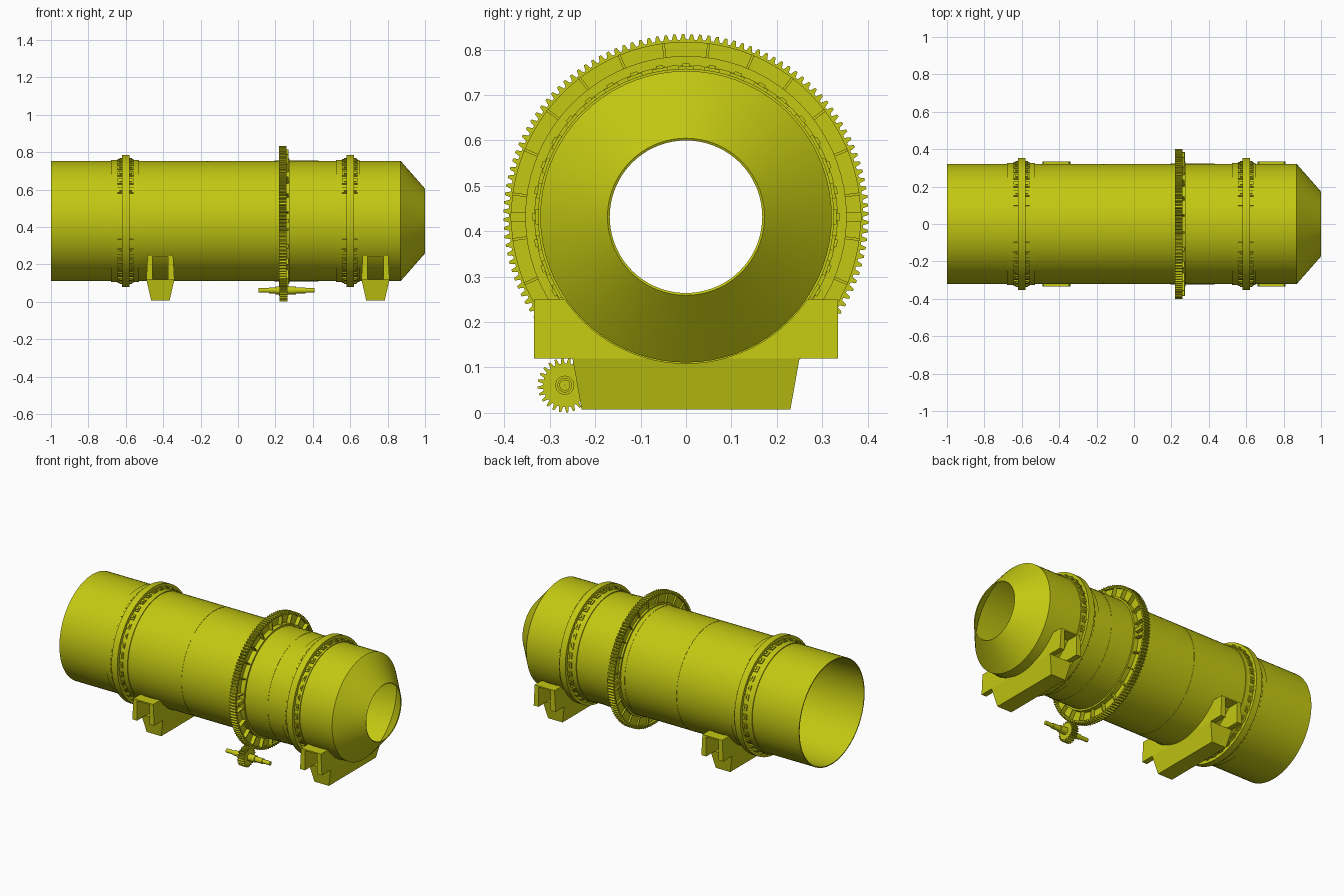
import bpy, bmesh, math
from mathutils import Matrix, Vector

if "Cube" in bpy.data.objects:
    bpy.data.objects.remove(bpy.data.objects["Cube"])

CZ = 0.432                      # height of the drum axis
TAU = 2 * math.pi
paint = bpy.data.materials.new("yellow_paint")
paint.diffuse_color = (0.55, 0.58, 0.006, 1)
paint.use_nodes = True
paint.node_tree.nodes["Principled BSDF"].inputs["Base Color"].default_value = paint.diffuse_color


def finish(name, bm, smooth=True):
    bmesh.ops.recalc_face_normals(bm, faces=bm.faces)
    me = bpy.data.meshes.new(name)
    bm.to_mesh(me)
    bm.free()
    ob = bpy.data.objects.new(name, me)
    bpy.context.collection.objects.link(ob)
    me.materials.append(paint)
    if smooth:
        bpy.ops.object.select_all(action='DESELECT')
        ob.select_set(True)
        bpy.context.view_layer.objects.active = ob
        bpy.ops.object.shade_smooth_by_angle(angle=math.radians(30))
    return ob


def revolve(name, profile, n=72, y0=0.0, z0=CZ, teeth=0, root=0.0, tip=0.0):
    """Turn a closed (x, r) profile about x. Radius None follows the gear teeth."""
    bm = bmesh.new()
    if teeth:
        angles = [((i + f) / teeth * TAU, r) for i in range(teeth)
                  for f, r in ((0.0, root), (0.32, root), (0.52, tip), (0.80, tip))]
    else:
        angles = [(i / n * TAU, 0) for i in range(n)]
    rows = []
    for a, tooth_r in angles:
        row = []
        for x, r in profile:
            r = tooth_r if r is None else r
            row.append(bm.verts.new((x, y0 + r * math.sin(a), z0 + r * math.cos(a))))
        rows.append(row)
    m = len(profile)
    for i in range(len(rows)):
        p, q = rows[i], rows[(i + 1) % len(rows)]
        for j in range(m):
            k = (j + 1) % m
            bm.faces.new((p[j], q[j], q[k], p[k]))
    return finish(name, bm)


def ring_of_blocks(name, count, x0, x1, r0, r1, width, offset=0.0):
    """Blocks spaced evenly round the drum axis."""
    bm = bmesh.new()
    for i in range(count):
        a = (i + offset) / count * TAU
        mat = (Matrix.Translation((0, 0, CZ)) @ Matrix.Rotation(a, 4, 'X')
               @ Matrix.Translation(((x0 + x1) / 2, 0, (r0 + r1) / 2))
               @ Matrix.Diagonal((x1 - x0, width, r1 - r0, 1)))
        bmesh.ops.create_cube(bm, size=1, matrix=mat)
    return finish(name, bm, False)


def prism(bm, outline, xa, xb):
    """Solid from a (y, z) outline; xa(z) and xb(z) give its two x faces."""
    a = [bm.verts.new((xa(z), y, z)) for y, z in outline]
    b = [bm.verts.new((xb(z), y, z)) for y, z in outline]
    bm.faces.new(a)
    bm.faces.new(b)
    for i in range(len(a)):
        j = (i + 1) % len(a)
        bm.faces.new((a[i], a[j], b[j], b[i]))


# Hollow drum with thicker bands, cone mouth at +x and both ends open
R = 0.321
revolve("drum_shell", [
    (-1.0, R), (-0.68, R), (-0.68, 0.326), (-0.53, 0.326), (-0.53, R),
    (-0.163, R), (-0.163, 0.3195), (-0.16, 0.3195), (-0.16, R),
    (0.195, R), (0.195, 0.3225), (0.43, 0.3225), (0.43, R), (0.525, R), (0.525, 0.326),
    (0.65, 0.326), (0.65, R), (0.87, R), (1.0, 0.173),
    (0.997, 0.168), (0.867, 0.315), (-1.0, 0.315)])

# Riding rings with their filler pads and side stops
for side, cx in (("feed", -0.6), ("discharge", 0.6)):
    revolve(side + "_riding_ring", [
        (cx - 0.02, 0.333), (cx + 0.02, 0.333), (cx + 0.02, 0.354), (cx - 0.02, 0.354)])
    ring_of_blocks(side + "_ring_pads", 36, cx - 0.045, cx + 0.04, 0.322, 0.332, 0.034)
    ring_of_blocks(side + "_ring_stops_left", 36, cx - 0.034, cx - 0.02, 0.33, 0.338, 0.016)
    ring_of_blocks(side + "_ring_stops_right", 36, cx + 0.02, cx + 0.034, 0.33, 0.338, 0.016)

# Girth gear: toothed rim on a thin web
revolve("girth_gear", [
    (0.22, None), (0.26, None), (0.26, 0.384), (0.246, 0.384), (0.246, 0.32),
    (0.234, 0.32), (0.234, 0.384), (0.22, 0.384)], teeth=132, root=0.390, tip=0.402)
revolve("gear_inner_flange", [
    (0.222, 0.321), (0.275, 0.321), (0.275, 0.333), (0.222, 0.333)])
ring_of_blocks("gear_ribs", 24, 0.224, 0.27, 0.325, 0.386, 0.006, 0.5)
ring_of_blocks("gear_split_flanges", 2, 0.222, 0.272, 0.325, 0.386, 0.02, 0.5)

# Drive pinion and stepped shaft
PY, PZ = -0.267, 0.061
revolve("pinion", [
    (0.222, None), (0.265, None), (0.265, 0.015), (0.222, 0.015)],
    y0=PY, z0=PZ, teeth=24, root=0.048, tip=0.060)
revolve("pinion_shaft", [
    (0.11, 0.0005), (0.11, 0.012), (0.165, 0.012), (0.165, 0.016), (0.20, 0.016),
    (0.20, 0.021), (0.31, 0.021), (0.31, 0.016), (0.36, 0.016), (0.36, 0.012),
    (0.41, 0.012), (0.41, 0.0005)], n=24, y0=PY, z0=PZ)


# Support cradles: tapered beam with open roller boxes at both ends
def arc(z_from, z_to, n, r=0.323):
    zs = [z_from + (z_to - z_from) * i / n for i in range(n + 1)]
    return [(math.sqrt(r * r - (z - CZ) ** 2), z) for z in zs]


def half_width(z):
    return 0.05 + 0.025 * (z - 0.01) / 0.11 if z < 0.121 else 0.075 - 0.007 * (z - 0.12) / 0.13


half_arc = arc(0.12, 0.1095, 6)
saddle = half_arc + [(-y, z) for y, z in reversed(half_arc)]
for side, cx in (("feed", -0.415), ("discharge", 0.735)):
    bm = bmesh.new()
    prism(bm, [(-0.23, 0.008), (0.23, 0.008), (0.25, 0.12)] + saddle + [(-0.25, 0.12)],
          lambda z: cx - half_width(z), lambda z: cx + half_width(z))
    finish(side + "_cradle_beam", bm, False)
    bm = bmesh.new()
    for s in (-1, 1):
        cheek = [(s * y, z) for y, z in arc(0.12, 0.25, 10) + [(0.335, 0.25), (0.335, 0.12)]]
        for t in (-1, 1):
            prism(bm, cheek, lambda z: cx + t * half_width(z), lambda z: cx + t * 0.042)
        # top plate closing the box
        top = [(s * y, z) for y, z in ((0.262, 0.242), (0.335, 0.242), (0.335, 0.25), (0.27, 0.25))]
        prism(bm, top, lambda z: cx - 0.042, lambda z: cx + 0.042)
    finish(side + "_cradle_roller_boxes", bm, False)
